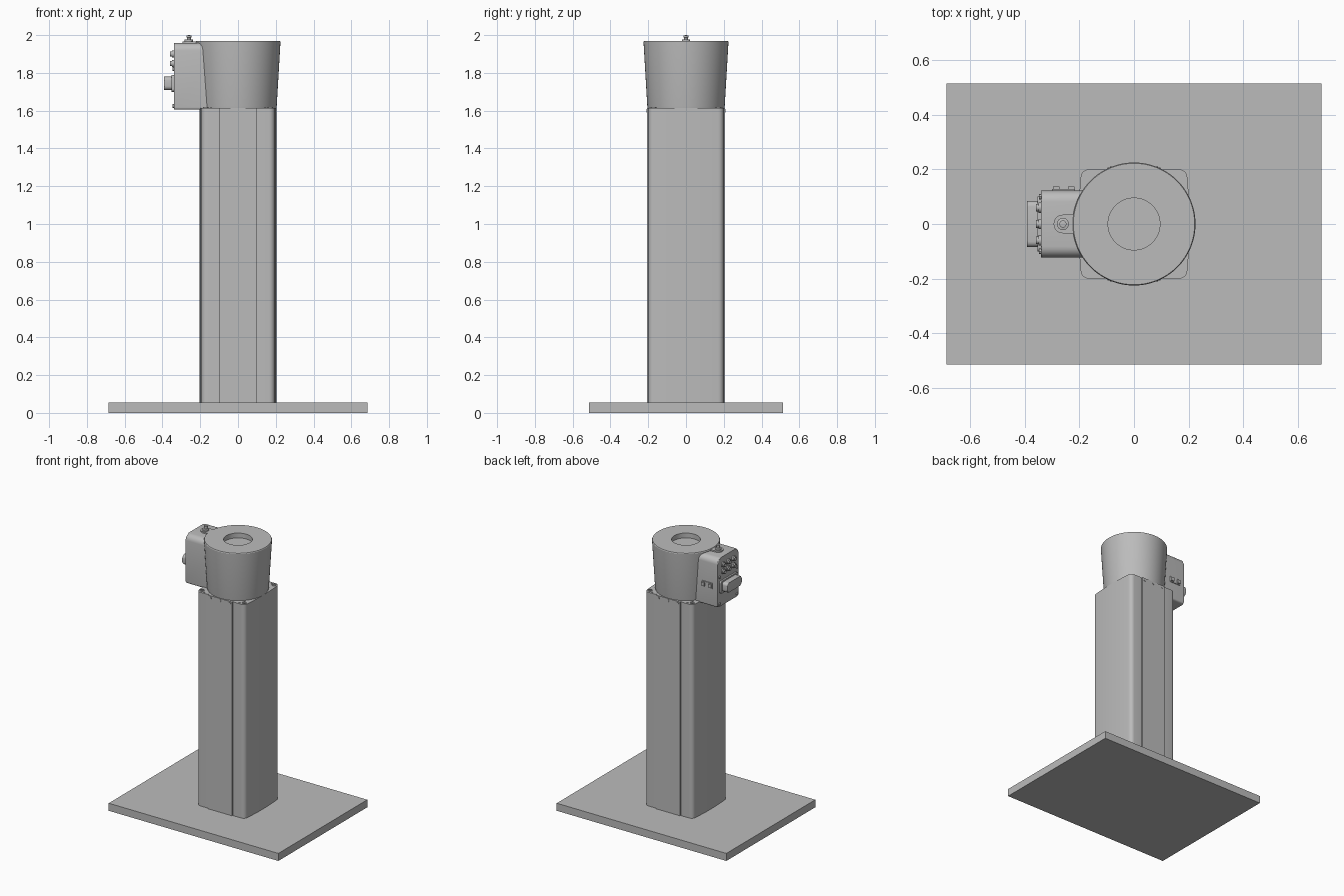
import bpy, bmesh, math
from mathutils import Matrix, Vector

cube = bpy.data.objects.get("Cube")
if cube:
    bpy.data.objects.remove(cube, do_unlink=True)

grey = bpy.data.materials.new("plain grey")
grey.use_nodes = True
GREY = (0.5, 0.5, 0.5, 1)
grey.diffuse_color = GREY
grey.node_tree.nodes["Principled BSDF"].inputs["Base Color"].default_value = GREY


def finish(name, bm, smooth=True):
    bmesh.ops.recalc_face_normals(bm, faces=bm.faces)
    mesh = bpy.data.meshes.new(name)
    bm.to_mesh(mesh)
    bm.free()
    mesh.materials.append(grey)
    ob = bpy.data.objects.new(name, mesh)
    bpy.context.collection.objects.link(ob)
    if smooth:
        bpy.ops.object.select_all(action='DESELECT')
        ob.select_set(True)
        bpy.context.view_layer.objects.active = ob
        bpy.ops.object.shade_smooth_by_angle(angle=math.radians(30))
    return ob


def box(name, lo, hi):
    bm = bmesh.new()
    bmesh.ops.create_cube(bm, size=1)
    lo, hi = Vector(lo), Vector(hi)
    for v in bm.verts:
        v.co = Vector(v.co[i] * (hi[i] - lo[i]) + (hi[i] + lo[i]) / 2 for i in range(3))
    return finish(name, bm, False)


def prism(name, outline, place, depth, bevel=0):
    """Extrude a 2D outline; place maps (u, v, w) to a point."""
    bm = bmesh.new()
    rings = [[bm.verts.new(place(u, v, w)) for u, v in outline] for w in (0, depth)]
    bm.faces.new(rings[0])
    end = bm.faces.new(rings[1])
    n = len(outline)
    for i in range(n):
        j = (i + 1) % n
        bm.faces.new((rings[0][i], rings[0][j], rings[1][j], rings[1][i]))
    if bevel:
        bmesh.ops.bevel(bm, geom=end.edges[:], offset=bevel, segments=3,
                        profile=0.5, affect='EDGES')
    return finish(name, bm)


def lathe(name, profile, origin, axis='Z', steps=32):
    """Spin (radius, height) points round an axis."""
    bm = bmesh.new()
    rings = []
    for r, h in profile:
        if r == 0:
            rings.append([bm.verts.new((0, 0, h))] * steps)
        else:
            rings.append([bm.verts.new((r * math.cos(a), r * math.sin(a), h))
                          for a in (math.tau * k / steps for k in range(steps))])
    for a, b in zip(rings, rings[1:]):
        for i in range(steps):
            j = (i + 1) % steps
            bm.faces.new(list(dict.fromkeys((a[i], a[j], b[j], b[i]))))
    turn = {'Z': Matrix(), '-X': Matrix.Rotation(-math.pi / 2, 4, 'Y'),
            'Y': Matrix.Rotation(-math.pi / 2, 4, 'X'),
            '-Y': Matrix.Rotation(math.pi / 2, 4, 'X')}[axis]
    bm.transform(Matrix.Translation(origin) @ turn)
    return finish(name, bm)


def rounded(u0, u1, v0, v1, radii, steps=6):
    """Rounded rectangle; radii run from top right, counter-clockwise."""
    pts = []
    corners = ((u1, v1, -1, -1), (u0, v1, 1, -1), (u0, v0, 1, 1), (u1, v0, -1, 1))
    for k, ((u, v, su, sv), r) in enumerate(zip(corners, radii)):
        for i in range(steps + 1):
            a = math.pi / 2 * (k + i / steps)
            pts.append((u + su * r + r * math.cos(a), v + sv * r + r * math.sin(a)))
    return pts


def disc(r, h):
    return [(0, 0), (r, 0), (r, h), (0, h)]


# Floor plate
box("base_plate", (-0.685, -0.513, 0), (0.685, 0.513, 0.055))

# Column: bulged sides, rounded corners, raised front and back strips
quarter = [(0.203 - 0.008 * (t / 5) ** 2, 0.17 * t / 5) for t in range(5)]
quarter += [(0.165 + 0.03 * math.cos(a), 0.17 + 0.03 * math.sin(a))
            for a in (math.pi / 12 * k for k in range(7))]
quarter += [(0.102, 0.2), (0.102, 0.194), (0.097, 0.194), (0.097, 0.207)]
half = quarter + [(-x, y) for x, y in reversed(quarter)]
column = half + [(-x, -y) for x, y in half[1:-1]]
# Drop the doubled points where the two halves meet
column = [(x, y) for i, (x, y) in enumerate(column) if (x, y) not in column[:i]]
column.sort(key=lambda p: 0) 
lower = [(x, -y) for x, y in reversed(half[1:-1])]
prism("column", half + lower, lambda u, v, w: (u, v, 0.055 + w), 1.56)

# Tapered head with a shallow round recess in its top
lathe("tapered_head", [(0, 1.6), (0.2, 1.6), (0.205, 1.625), (0.225, 1.965), (0.222, 1.97),
                       (0.095, 1.97), (0.095, 1.935), (0, 1.935)], (0, 0, 0), steps=64)

# Corner bolts on the column top, small screws on its front and back
for sx in (-1, 1):
    for sy in (-1, 1):
        lathe("corner_bolt", [(0, 0), (0.015, 0), (0.015, 0.006), (0.009, 0.006),
                              (0.009, 0.002), (0, 0.002)], (sx * 0.171, sy * 0.171, 1.614), steps=20)
        lathe("corner_pin", disc(0.006, 0.005), (sx * 0.143, sy * 0.186, 1.613), steps=12)
for sy, axis in ((-1, '-Y'), (1, 'Y')):
    for x in (-0.078, 0, 0.078):
        lathe("strip_screw", disc(0.009, 0.005), (x, sy * 0.205, 1.6), axis, 16)

# Terminal box on the side, rounded on its upper corners and outer rim
prism("terminal_box", rounded(-0.122, 0.122, 1.605, 1.958, (0.04, 0.04, 0.012, 0.012)),
      lambda u, v, w: (-0.1 - w, u, v), 0.24, 0.008)

# Tongue from the head over the box, with the top knob
tongue = [(-0.19, -0.06), (-0.215, -0.036), (-0.26, -0.034)]
tongue += [(-0.26 - 0.034 * math.sin(a), -0.034 * math.cos(a))
           for a in (math.pi * k / 12 for k in range(1, 12))]
tongue += [(x, -y) for x, y in reversed(tongue[:3])]
prism("box_tongue", tongue, lambda u, v, w: (u, v, 1.94 + w), 0.027)
lathe("top_knob", [(0, 0), (0.022, 0), (0.022, 0.012), (0.011, 0.014), (0.011, 0.022),
                   (0.013, 0.024), (0.013, 0.034), (0, 0.036)], (-0.26, 0, 1.964), steps=24)

# Large plug with its flange
prism("plug_flange", rounded(-0.1, 0.1, 1.7, 1.79, (0.015,) * 4),
      lambda u, v, w: (-0.338 - w, u, v), 0.014)
prism("plug_body", rounded(-0.084, 0.084, 1.71, 1.78, (0.02,) * 4),
      lambda u, v, w: (-0.34 - w, u, v), 0.052, 0.006)

# Round sockets above the plug, in two rows
for z in (1.85, 1.9):
    for y in (-0.06, 0, 0.06):
        lathe("round_socket", [(0, 0), (0.019, 0), (0.019, 0.01), (0.014, 0.01), (0.014, 0.02),
                               (0.008, 0.02), (0.008, 0.012), (0, 0.012)], (-0.339, y, z), '-X', 20)

# Box screws
for y in (-0.1, 0.1):
    for z in (1.625, 1.82):
        lathe("box_screw", disc(0.01, 0.009), (-0.338, y, z), '-X', 12)

# Latch plates on the back of the box
box("latch_plate", (-0.3, 0.12, 1.735), (-0.215, 0.128, 1.775))
for x in (-0.285, -0.23):
    box("latch_block", (x - 0.012, 0.12, 1.742), (x + 0.012, 0.137, 1.768))
